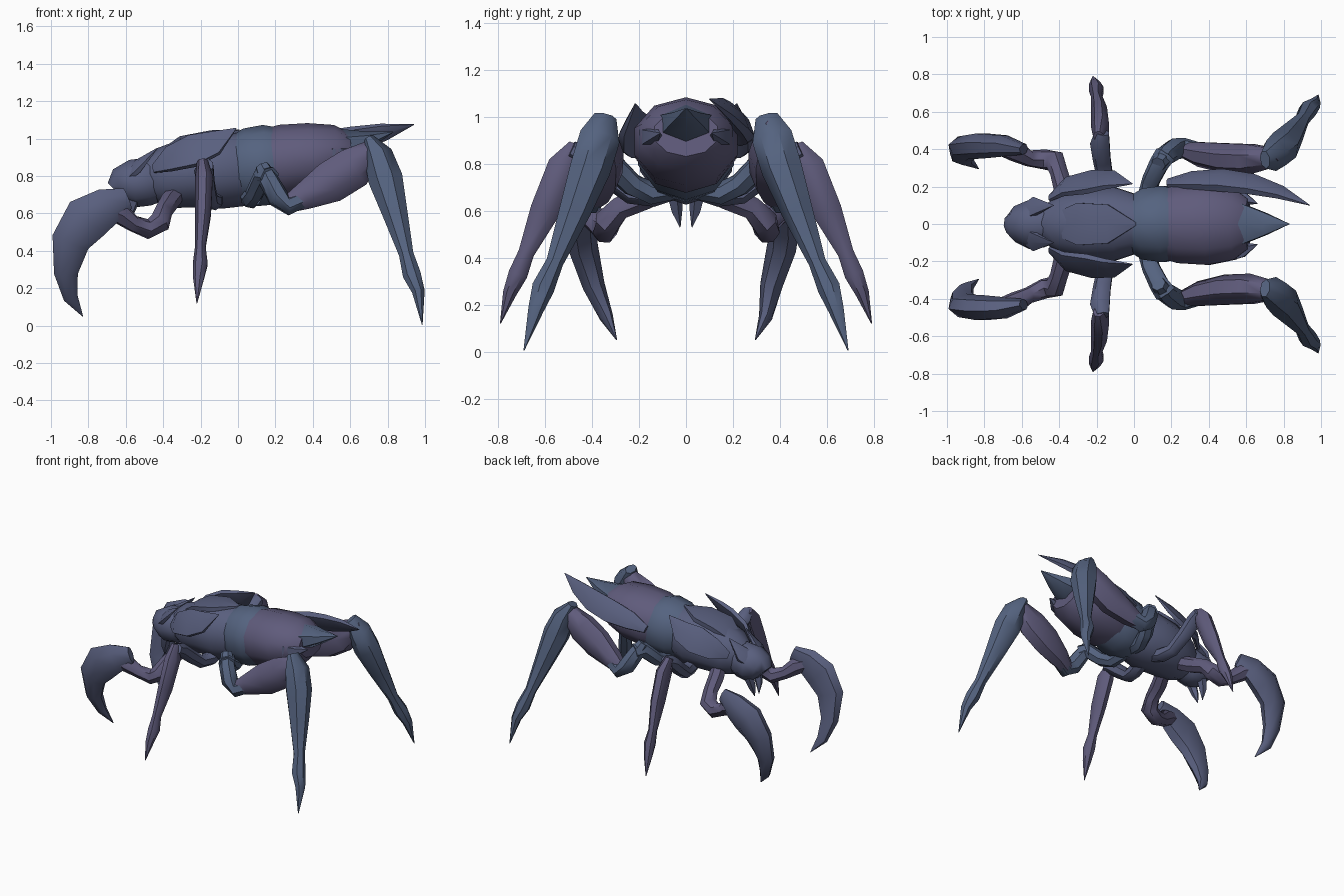
import bpy, bmesh, math
from mathutils import Vector


def material(name, rgb):
    m = bpy.data.materials.new(name)
    m.diffuse_color = (*rgb, 1)
    return m


SLATE = material("slate_blue", (0.10, 0.115, 0.21))
BLUE = material("steel_blue", (0.09, 0.125, 0.215))
PLUM = material("dusky_plum", (0.115, 0.105, 0.20))


def loft(name, rows, side, mat, sides=8, s=1, turn=0.5):
    """Rows are x, y, z, radius along `side`, radius across it. s=-1 mirrors in y."""
    pts = [Vector((r[0], r[1] * s, r[2])) for r in rows]
    side = Vector((side[0], side[1] * s, side[2]))
    bm = bmesh.new()
    rings = []
    for i, r in enumerate(rows):
        t = (pts[min(i + 1, len(pts) - 1)] - pts[max(i - 1, 0)]).normalized()
        n = (side - t * side.dot(t)).normalized()
        b = t.cross(n)
        ru, rv = max(r[3], 0.002), max(r[-1], 0.002)
        ring = []
        for k in range(sides):
            a = 2 * math.pi * (k + turn) / sides
            ring.append(bm.verts.new(pts[i] + n * ru * math.cos(a) + b * rv * math.sin(a)))
        rings.append(ring)
    for a, b in zip(rings, rings[1:]):
        for k in range(sides):
            j = (k + 1) % sides
            bm.faces.new((a[k], a[j], b[j], b[k]))
    bm.faces.new(rings[0])
    bm.faces.new(rings[-1])
    bmesh.ops.recalc_face_normals(bm, faces=bm.faces)
    me = bpy.data.meshes.new(name)
    bm.to_mesh(me)
    bm.free()
    me.materials.append(mat)
    ob = bpy.data.objects.new(name, me)
    bpy.context.collection.objects.link(ob)
    return ob


Y, X = (0, 1, 0), (1, 0, 0)

# Body: head, thorax and two overlapping abdomen shells
loft("head", [(-.655, 0, .72, .06, .06), (-.63, 0, .745, .10, .10), (-.56, 0, .76, .135, .13),
              (-.48, 0, .77, .125, .13), (-.40, 0, .78, .09, .11)], Y, SLATE, 9)
loft("thorax", [(-.46, 0, .77, .11, .13), (-.39, 0, .79, .17, .165), (-.25, 0, .82, .20, .19),
                (-.10, 0, .83, .205, .205), (.03, 0, .84, .16, .20)], Y, SLATE, 10)
loft("front_abdomen", [(-.03, 0, .84, .15, .18), (.05, 0, .845, .20, .21), (.16, 0, .86, .215, .215),
                       (.24, 0, .87, .19, .19)], Y, BLUE, 10)
loft("rear_abdomen", [(.14, 0, .865, .19, .18), (.24, 0, .875, .22, .20), (.40, 0, .895, .23, .19),
                      (.54, 0, .92, .20, .155), (.61, 0, .93, .14, .10)], Y, PLUM, 10)
# Dorsal ridge plate and tail spike
loft("back_plate", [(-.43, 0, .89, .06, .03), (-.30, 0, .985, .13, .03), (-.14, 0, 1.015, .12, .03),
                    (.01, 0, 1.04, .01, .01)], Y, SLATE, 6)
loft("tail_spike", [(.42, 0, .96, .17, .11), (.58, 0, .965, .125, .085), (.70, 0, .995, .07, .045),
                    (.83, 0, 1.035, 0, 0)], Y, BLUE, 6)
# Long tail blade, on one side only
loft("tail_blade", [(.18, .22, .90, .03, .02), (.30, .235, .94, .07, .03), (.46, .235, .965, .09, .04),
                    (.62, .215, .995, .085, .035), (.78, .17, 1.035, .055, .025),
                    (.94, .10, 1.075, 0, 0)], (0, -.55, .8), SLATE, 6)

for s, tag in ((1, "back"), (-1, "front")):
    def part(name, rows, side, mat=SLATE, n=7):
        return loft(f"{tag}_{name}", rows, side, mat, n, s)

    # Wing case, head crest, tail horn and mandible
    part("wing_case", [(-.45, .14, .84, .03, .012), (-.37, .20, .89, .085, .025), (-.24, .225, .935, .11, .03),
                       (-.13, .235, .975, .085, .025), (-.01, .215, 1.055, .003, .003)], (0, -.5, .85), SLATE, 6)
    part("head_crest", [(-.60, .06, .79, .045, .02), (-.54, .09, .85, .065, .025),
                        (-.43, .10, .95, 0, 0)], (0, .8, -.5), SLATE, 6)
    part("tail_horn", [(.50, .15, .91, .06, .06), (.58, .14, .915, .045, .045), (.66, .11, .93, 0, 0)], Y, SLATE, 5)
    part("mandible", [(-.56, .05, .67, .035), (-.58, .04, .60, .025), (-.59, .025, .53, 0)], Y, SLATE, 5)

    # Front grasping leg; the two are posed slightly apart
    d = -.03 if s > 0 else 0
    part("claw_arm", [(-.32, .05, .72, .05), (-.37, .17, .66, .055), (-.40, .28, .61, .05), (-.42, .335, .55, .06),
                      (-.48, .345, .515, .055), (-.56, .38 + d, .545, .045), (-.63, .42 + d, .60, .06),
                      (-.70, .44 + d, .63, .05)], (.3, 1, .3), PLUM)
    part("claw", [(-.59, .43 + d, .68, .03, .06), (-.70, .45 + d, .635, .06, .105), (-.81, .45 + d, .57, .07, .13),
                  (-.895, .44 + d, .45, .065, .105), (-.92, .395 + d, .28, .05, .065),
                  (-.895, .34, .15, .03, .04), (-.83, .295, .05, 0, 0)], Y, SLATE)

    # Middle leg
    part("middle_thigh", [(-.12, .04, .70, .05), (-.13, .14, .665, .05), (-.15, .23, .67, .045),
                          (-.17, .34, .755, .05, .05), (-.18, .43, .83, .055, .05),
                          (-.17, .49, .86, .04, .04)], X, SLATE)
    part("middle_shin", [(-.19, .47, .88, .03, .03), (-.18, .52, .79, .05, .07), (-.185, .60, .60, .045, .065),
                         (-.20, .68, .42, .03, .035), (-.20, .715, .33, .042, .042),
                         (-.21, .75, .25, .03, .03), (-.22, .79, .12, 0, 0)], X, PLUM)

    # Hind leg: the hip rises from the belly, then drops to the thigh
    part("hind_hip", [(.05, .04, .70, .05), (.07, .15, .675, .05), (.09, .23, .71, .05), (.135, .32, .80, .055),
                      (.17, .37, .79, .06)], (.8, -.6, 0), BLUE)
    part("hind_knuckle", [(.13, .32, .85, .04), (.165, .365, .775, .055), (.215, .40, .685, .06),
                          (.27, .405, .64, .055), (.37, .38, .69, .05)], (.4, 1, .3), BLUE)
    part("hind_thigh", [(.24, .40, .635, .035, .04), (.35, .375, .69, .07, .075), (.49, .355, .765, .085, .115),
                        (.62, .35, .845, .085, .115), (.72, .355, .93, .06, .07),
                        (.77, .36, .97, .02, .02)], Y, PLUM)
    part("hind_shin", [(.70, .345, 1.0, .05, .03), (.75, .37, .91, .09, .08), (.79, .41, .78, .09, .095),
                       (.84, .475, .60, .07, .07), (.90, .56, .38, .038, .04), (.93, .61, .27, .05, .05),
                       (.965, .64, .18, .035, .035), (.985, .69, .005, 0, 0)], Y, BLUE)

# Soft shading with crisp shell edges
for ob in bpy.context.collection.objects:
    ob.select_set(True)
    bpy.context.view_layer.objects.active = ob
bpy.ops.object.shade_smooth_by_angle(angle=math.radians(50))
